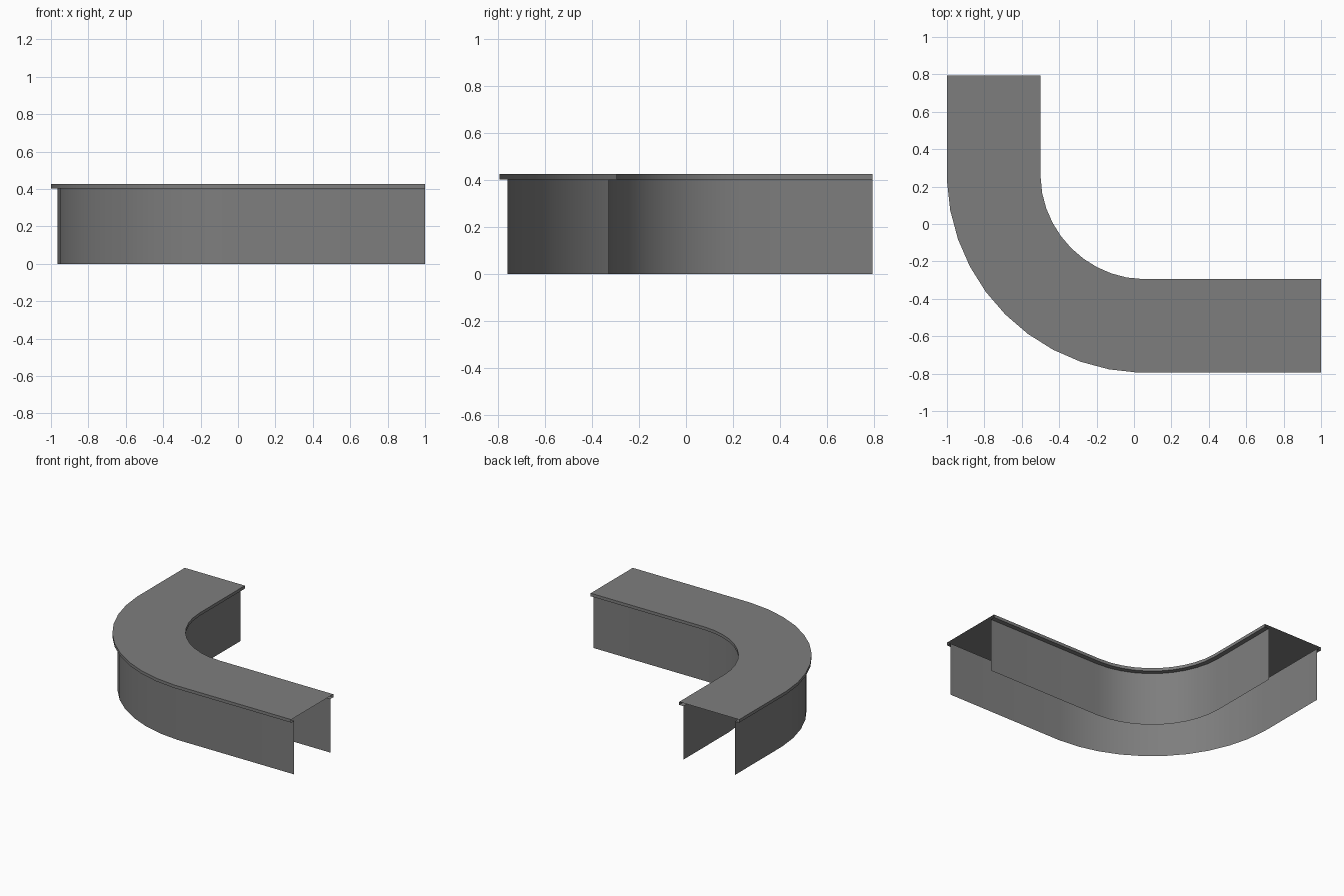
import bpy, bmesh
from math import sin, cos, radians

if "Cube" in bpy.data.objects:
    bpy.data.objects.remove(bpy.data.objects["Cube"])

CX, CY, R = 0.066, 0.271, 1.067  # bend centre and outer edge radius
X_MIN, Y_MIN = -1.0, -0.795      # outer straight edges
X_END, Y_END = 1.0, 0.795        # the two open ends
X_BEND, Y_BEND = 0.025, 0.23     # where the straights meet the bend
WIDTH, INSET = 0.5, 0.035        # top width, overhang beyond the walls
Z_WALL, Z_TOP = 0.403, 0.426
SEGMENTS, START = 10, 2.2        # bend facets, first angle in degrees
MITRE = 0.057                    # slant of the joint between straight and bend


def path(off):
    """Rounded L path, moved inwards from the outer edge by off."""
    pts = [(X_MIN + off, Y_END), (X_MIN + off, Y_BEND + off * MITRE)]
    for i in range(1, SEGMENTS):
        a = radians(START + (90 - 2 * START) * i / SEGMENTS)
        pts.append((CX - (R - off) * cos(a), CY - (R - off) * sin(a)))
    return pts + [(X_BEND + off * MITRE, Y_MIN + off), (X_END, Y_MIN + off)]


def sweep(name, profile, mat):
    """Sweep an open (offset, z) profile along the path."""
    bm = bmesh.new()
    rails = [[bm.verts.new((x, y, z)) for x, y in path(off)] for off, z in profile]
    for a, b in zip(rails, rails[1:]):
        for i in range(len(a) - 1):
            bm.faces.new((a[i], a[i + 1], b[i + 1], b[i]))
    mesh = bpy.data.meshes.new(name)
    bm.to_mesh(mesh)
    bm.free()
    mesh.materials.append(mat)
    obj = bpy.data.objects.new(name, mesh)
    bpy.context.collection.objects.link(obj)
    bpy.ops.object.select_all(action='DESELECT')
    obj.select_set(True)
    bpy.context.view_layer.objects.active = obj
    bpy.ops.object.shade_smooth_by_angle(angle=radians(30))


dark = bpy.data.materials.new("dark_grey")
dark.diffuse_color = (0.207, 0.207, 0.207, 1)
dark.use_nodes = True
dark.node_tree.nodes["Principled BSDF"].inputs["Base Color"].default_value = dark.diffuse_color

# Top with its rims and overhanging lips, open at both ends
near, far = INSET, WIDTH - INSET
sweep("counter_top", [(near, Z_WALL), (0, Z_WALL), (0, Z_TOP),
                      (WIDTH, Z_TOP), (WIDTH, Z_WALL), (far, Z_WALL)], dark)

# Thin wall panels, facing away from the hollow interior
sweep("outer_wall", [(near, 0), (near, Z_WALL)], dark)
sweep("inner_wall", [(far, Z_WALL), (far, 0)], dark)
